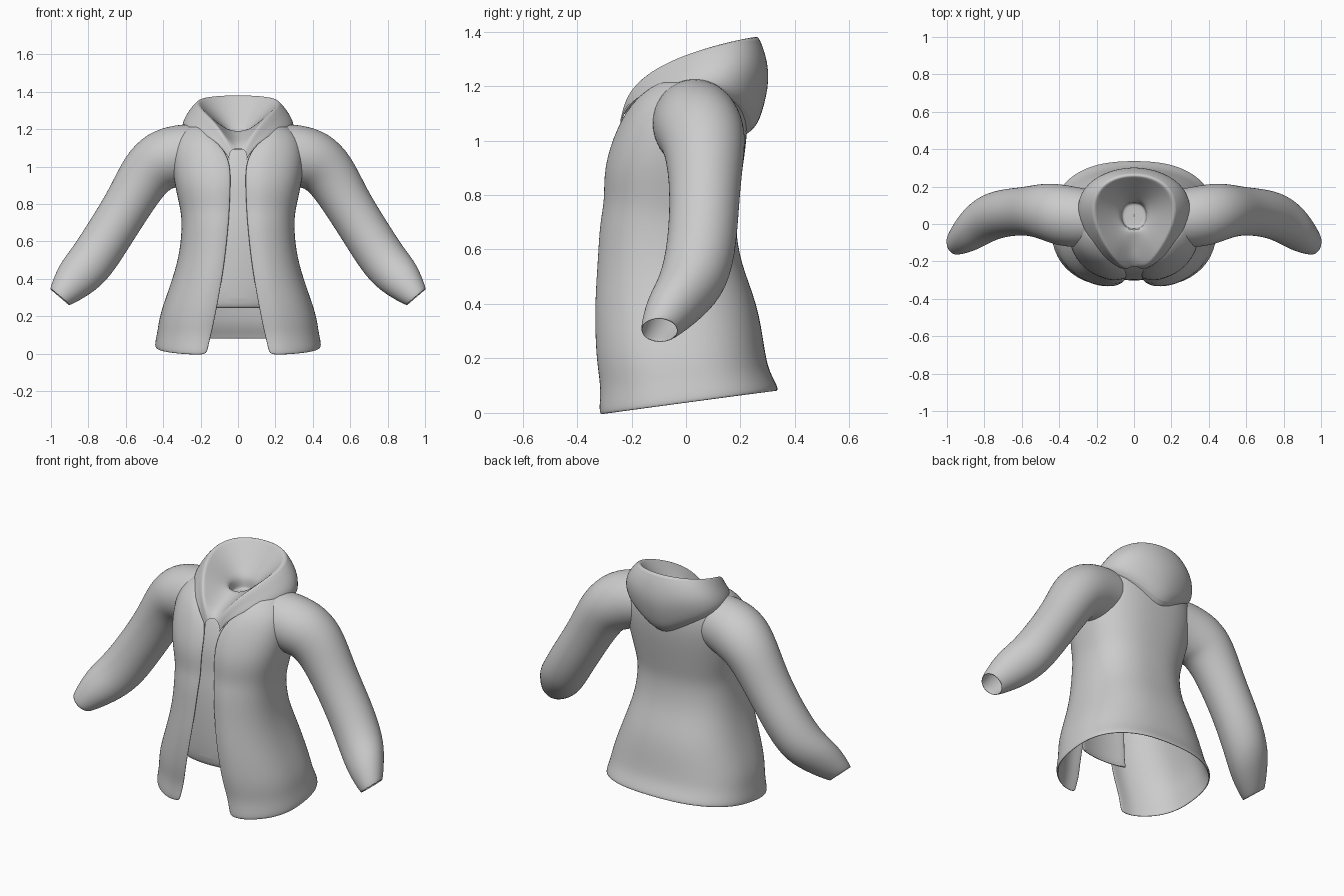
import bpy, bmesh, math
from mathutils import Vector

cube = bpy.data.objects.get("Cube")
if cube:
    bpy.data.objects.remove(cube)

cloth = bpy.data.materials.new("grey cloth")
cloth.use_nodes = True
COLOUR = (0.6, 0.6, 0.6, 1)
cloth.diffuse_color = COLOUR
cloth.node_tree.nodes["Principled BSDF"].inputs["Base Color"].default_value = COLOUR


def loft(name, rows, closed=False, thickness=0.0):
    """Skin rows of points, mirror them across x, thicken and smooth."""
    bm = bmesh.new()
    grid = [[bm.verts.new(point) for point in row] for row in rows]
    count = len(rows[0])
    for lower, upper in zip(grid, grid[1:]):
        for i in range(count if closed else count - 1):
            j = (i + 1) % count
            bm.faces.new((lower[i], lower[j], upper[j], upper[i]))
    mesh = bpy.data.meshes.new(name)
    bm.to_mesh(mesh)
    bm.free()
    mesh.materials.append(cloth)
    obj = bpy.data.objects.new(name, mesh)
    bpy.context.collection.objects.link(obj)
    mirror = obj.modifiers.new("Mirror", 'MIRROR')
    mirror.merge_threshold = 0.002
    if thickness:
        solid = obj.modifiers.new("Thickness", 'SOLIDIFY')
        solid.thickness = thickness
        solid.offset = -1
    smooth = obj.modifiers.new("Smooth", 'SUBSURF')
    smooth.levels = smooth.render_levels = 2
    bpy.ops.object.select_all(action='DESELECT')
    obj.select_set(True)
    bpy.context.view_layer.objects.active = obj
    bpy.ops.object.shade_smooth_by_angle(angle=math.radians(50))


# Jacket body, open at the front: height, half width, front y, back y
BODY = [
    (-.01, .445, -.35, .34), (.02, .445, -.35, .335), (.1, .43, -.34, .305),
    (.2, .42, -.355, .29), (.4, .35, -.355, .265), (.55, .31, -.34, .2),
    (.7, .3, -.33, .18), (.78, .31, -.31, .19), (.9, .34, -.315, .21),
    (1.05, .36, -.265, .23), (1.16, .34, -.21, .22), (1.22, .27, -.14, .2),
]
STEPS = 16
SQUARE = 0.82


def body_ring(z, half, front, back):
    gap = .035 + .13 * (1 - z) ** 2 + max(0, z - 1.07)
    start = math.asin((gap / half) ** (1 / SQUARE))
    middle, depth = (front + back) / 2, (back - front) / 2
    ring = []
    for i in range(STEPS + 1):
        angle = start + (math.pi - start) * i / STEPS
        cosine = math.cos(angle)
        x = half * max(math.sin(angle), 0) ** SQUARE if i < STEPS else 0
        y = middle - depth * math.copysign(abs(cosine) ** SQUARE, cosine)
        if i == 0:
            y += .02  # front edge turns in
        # the hem rises towards the back
        hem_rise = (.045 + .13 * y) * max(0, 1 - z / .3)
        ring.append((x, y, z + hem_rise))
    return ring


loft("jacket_body", [body_ring(*row) for row in BODY], thickness=.012)

# Sleeves: round sections along a bent arm path, x y z and radius
SLEEVE = [
    (.19, .03, 1.08, .14), (.3, .035, 1.07, .155), (.41, .05, 1.035, .16),
    (.49, .07, .97, .14), (.58, .07, .81, .12), (.7, .06, .62, .12),
    (.79, .03, .48, .12), (.87, -.03, .4, .11), (.955, -.1, .3, .06),
]


def sleeve_ring(index, sides=16):
    x, y, z, radius = SLEEVE[index]
    before = SLEEVE[max(index - 1, 0)]
    after = SLEEVE[min(index + 1, len(SLEEVE) - 1)]
    across = Vector((before[2] - after[2], 0, after[0] - before[0])).normalized()
    ring = []
    for i in range(sides):
        angle = math.tau * i / sides
        offset = across * math.cos(angle) + Vector((0, math.sin(angle), 0))
        ring.append(Vector((x, y, z)) + offset * radius)
    return ring


loft("sleeves", [sleeve_ring(i) for i in range(len(SLEEVE))],
     closed=True, thickness=.01)


# Hood collar: a teardrop rim, folded out to the shoulders and in to the neck
def half_turn(point_rule, steps=10):
    """Sample a rule from the front (share 0) to the back (share 1)."""
    row = [Vector(point_rule(i / steps)) for i in range(steps + 1)]
    row[-1].x = 0
    return row


def rim(share):
    s, c = math.sin(math.pi * share), math.cos(math.pi * share)
    x = .21 * s * (1 - .35 * c) + .035 * (1 - share) ** 4
    return x, .015 - .255 * c, 1.09 + .305 * (1 - (1 - share) ** 2.2)


def fold(spread, push, drop):
    def rule(share):
        x, y, z = rim(share)
        return x * spread, y + push * share, z - drop * (.13 + .87 * share ** 2)
    return half_turn(rule)


def neck(size, z):
    def rule(share):
        s, c = math.sin(math.pi * share), math.cos(math.pi * share)
        return size * .066 * max(s, 0) ** .7, .045 - size * .07 * c, z
    return half_turn(rule)


rim_row, neck_row = half_turn(rim), neck(1, 1.2)
collar = [fold(1.1, -.1, .42), fold(1.36, -.01, .38), fold(1.38, .02, .29),
          fold(1.26, .05, .15), rim_row]
for blend in (.1, .4, .8):
    row = [a.lerp(b, blend) for a, b in zip(rim_row, neck_row)]
    row[0].x = 0  # the lining meets at the throat
    collar.append(row)
collar += [neck_row, neck(1, 1.15), neck(.9, 1.14), neck(.05, 1.14)]
loft("hood_collar", collar)

# Undershirt panel behind the front opening: height and centre y
SHIRT = [(.24, -.275), (.26, -.3), (.5, -.305), (.7, -.295), (.8, -.275),
         (.9, -.27), (1, -.245), (1.1, -.2)]
WIDTH = .16
loft("undershirt_panel",
     [[(x, y + x * x, z) for x in (0, WIDTH / 3, WIDTH * 2 / 3, WIDTH)]
      for z, y in SHIRT], thickness=.015)
